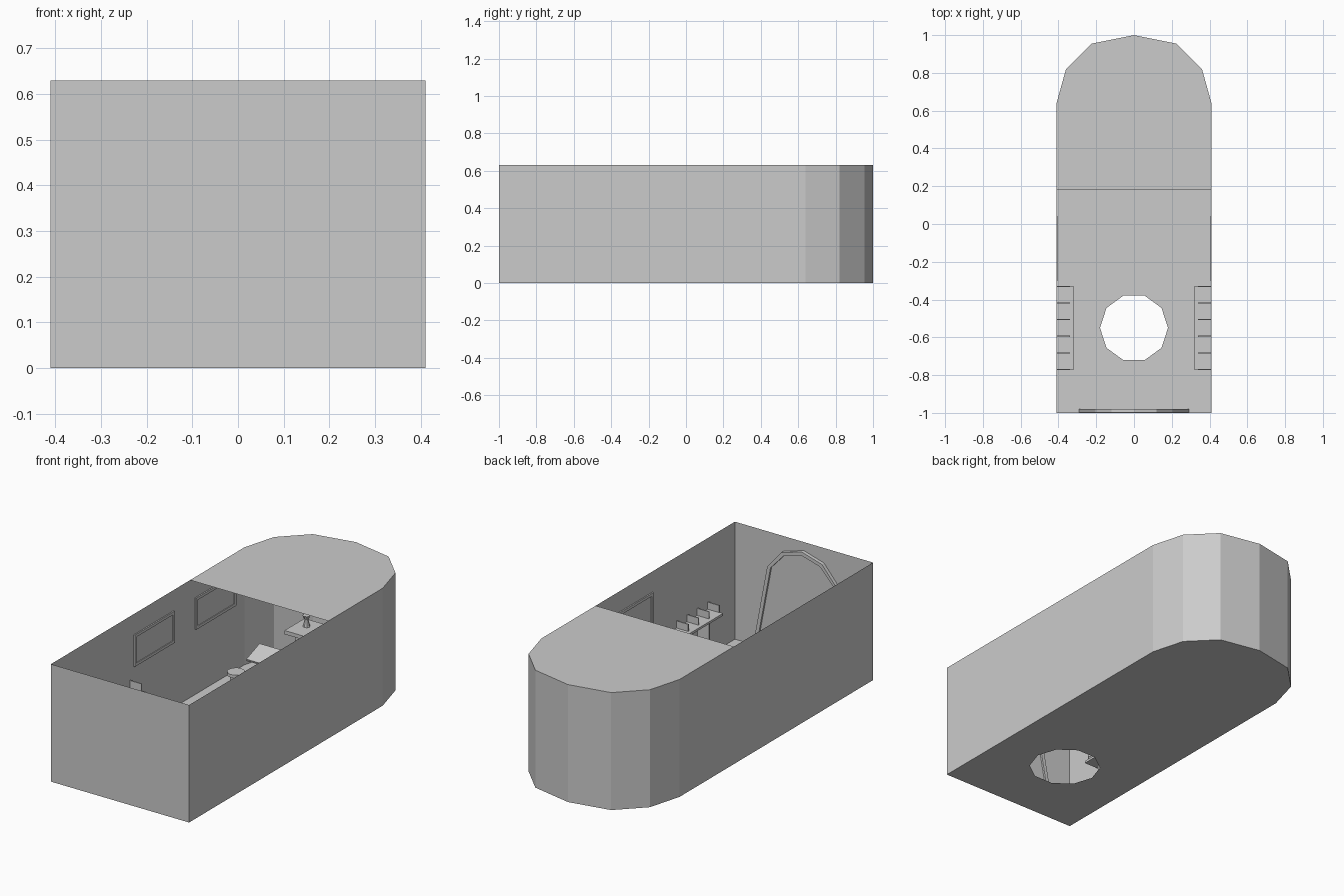
import bpy, bmesh, math
from mathutils import Vector, Matrix

if "Cube" in bpy.data.objects:
    bpy.data.objects.remove(bpy.data.objects["Cube"])

H = 0.63


def make(name, bm):
    me = bpy.data.meshes.new(name)
    bm.to_mesh(me)
    bm.free()
    ob = bpy.data.objects.new(name, me)
    bpy.context.collection.objects.link(ob)
    return ob


def box(name, lo, hi, tilt=0.0):
    bm = bmesh.new()
    lo, hi = Vector(lo), Vector(hi)
    bmesh.ops.create_cube(bm, size=1)
    bmesh.ops.scale(bm, vec=hi - lo, verts=bm.verts)
    bmesh.ops.rotate(bm, matrix=Matrix.Rotation(tilt, 3, 'X'), verts=bm.verts)
    bmesh.ops.translate(bm, vec=(lo + hi) / 2, verts=bm.verts)
    return make(name, bm)


def cylinder(name, x, y, z0, z1, r1, r2=None, n=12):
    bm = bmesh.new()
    bmesh.ops.create_cone(bm, cap_ends=True, segments=n, radius1=r1,
                          radius2=r1 if r2 is None else r2, depth=z1 - z0)
    bmesh.ops.translate(bm, vec=(x, y, (z0 + z1) / 2), verts=bm.verts)
    return make(name, bm)


def ring(bm, pts):
    vs = [bm.verts.new(p) for p in pts]
    return [bm.edges.new((vs[i], vs[(i + 1) % len(vs)])) for i in range(len(vs))]


# Room outline: rectangle ending in a faceted apse
half = [(0.41, -1), (0.41, 0.64), (0.36, 0.82), (0.225, 0.955)]
outline = half + [(0, 1)] + [(-x, y) for x, y in reversed(half)]

# Thin outer walls
bm = bmesh.new()
res = bmesh.ops.extrude_edge_only(bm, edges=ring(bm, [(x, y, 0) for x, y in outline]))
bmesh.ops.translate(bm, vec=(0, 0, H),
                    verts=[g for g in res['geom'] if isinstance(g, bmesh.types.BMVert)])
make("walls", bm)

# Floor with ten-sided opening
bm = bmesh.new()
edges = ring(bm, [(x, y, 0) for x, y in outline])
edges += ring(bm, [(0.18 * math.cos(i * math.pi / 5), -0.55 + 0.18 * math.sin(i * math.pi / 5), 0)
                   for i in range(10)])
bmesh.ops.triangle_fill(bm, use_beauty=True, use_dissolve=False, edges=edges, normal=(0, 0, 1))
make("floor", bm)

# Roof over the rear part
bm = bmesh.new()
bm.faces.new([bm.verts.new((x, max(y, 0.18), H)) for x, y in outline])
make("roof", bm)


# Arched door on the inside of the front wall: frame and recessed panel
def arch(w):
    h = [(0.29 - w, 0), (0.205 - w, 0.45), (0.12 - w * 0.6, 0.55 - w * 0.8)]
    return h + [(0, 0.585 - w)] + [(-x, z) for x, z in reversed(h)]


bm = bmesh.new()
loops = [[bm.verts.new((x, y, z)) for x, z in arch(w)]
         for w, y in ((0, -0.999), (0, -0.98), (0.02, -0.98), (0.02, -0.99))]
for a, b in zip(loops, loops[1:]):
    for i in range(len(a) - 1):
        bm.faces.new((a[i], a[i + 1], b[i + 1], b[i]))
bm.faces.new(loops[-1])
make("arched_door", bm)

for s, side in ((-1, "left"), (1, "right")):
    def wall_box(name, x0, x1, y0, y1, z0, z1):
        a, b = sorted((s * x0, s * x1))
        return box(f"{side}_{name}", (a, y0, z0), (b, y1, z1))

    # Shelf with dividers and two supports
    wall_box("shelf", 0.32, 0.409, -0.772, -0.328, 0.238, 0.25)
    for i in range(6):
        y = -0.77 + i * 0.088
        wall_box("divider", 0.34, 0.409, y - 0.003, y + 0.003, 0.25, 0.288)
    for y in (-0.685, -0.417):
        wall_box("shelf_support", 0.34, 0.409, y - 0.005, y + 0.005, 0, 0.238)

    # Framed panels on the side walls
    for y in (-0.30, 0.22):
        y1, t = y + 0.34, 0.015
        wall_box("picture", 0.406, 0.409, y + t, y1 - t, 0.365, 0.505)
        for z in (0.35, 0.505):
            wall_box("picture_rail", 0.402, 0.409, y, y1, z, z + t)
        for yy in (y, y1 - t):
            wall_box("picture_stile", 0.402, 0.409, yy, yy + t, 0.365, 0.505)

    # Cup on the altar
    cylinder(f"{side}_cup_stem", s * 0.14, 0.78, 0.225, 0.265, 0.018, 0.009, 8)
    cylinder(f"{side}_cup_bowl", s * 0.14, 0.78, 0.265, 0.285, 0.012, 0.02, 8)

# Altar in the apse
box("altar_top", (-0.2, 0.68, 0.205), (0.2, 0.85, 0.225))
box("altar_base", (-0.16, 0.71, 0), (0.16, 0.83, 0.205))

# Reading stand and stool
box("reading_desk", (-0.26, 0.44, 0.155), (-0.12, 0.56, 0.167), math.radians(20))
box("reading_stand_post", (-0.205, 0.485, 0), (-0.175, 0.515, 0.157))
cylinder("stool_seat", -0.25, 0.34, 0.105, 0.122, 0.044)
cylinder("stool_leg", -0.25, 0.34, 0, 0.105, 0.03)
